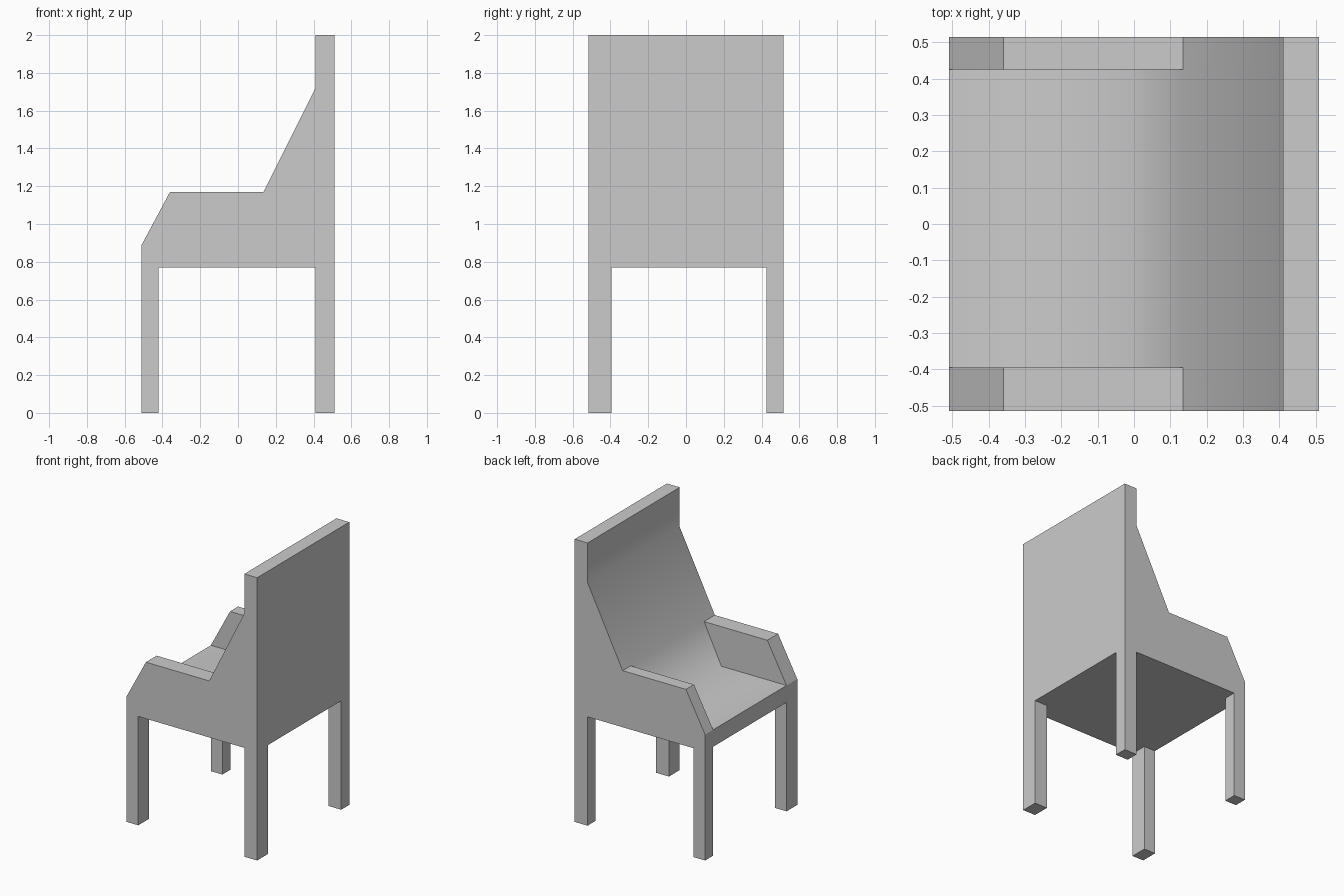
import bpy, bmesh, math

if "Cube" in bpy.data.objects:
    bpy.data.objects.remove(bpy.data.objects["Cube"])

# Side profiles (x, z) of the chair's parts; neighbouring parts share points
PROFILES = {
    "front_leg": [(-0.51, 0), (-0.42, 0), (-0.42, 0.77), (-0.51, 0.77)],
    "back_leg": [(0.41, 0), (0.51, 0), (0.51, 0.77), (0.41, 0.77)],
    "seat_and_back": [(-0.51, 0.77), (-0.42, 0.77), (0.41, 0.77), (0.51, 0.77),
                      (0.51, 2), (0.41, 2), (0.41, 1.72), (0.135, 1.17),
                      (0, 0.89), (-0.51, 0.89)],
    "arm": [(-0.51, 0.89), (0, 0.89), (0.135, 1.17), (-0.36, 1.17)],
}
# Points of the smoothly shaded seat and backrest surface
CUSHION = {(-0.51, 0.89), (0, 0.89), (0.135, 1.17), (0.41, 1.72), (0.41, 2)}

# The width is split into a side, the middle and the other side
STATIONS = [-0.515, -0.395, 0.425, 0.515]
SIDE = ["front_leg", "back_leg", "seat_and_back", "arm"]
BAYS = [SIDE, ["seat_and_back"], SIDE]

# Collect every part's walls; a wall shared by two parts is inside and drops out
walls = {}


def add_wall(points, smooth=False):
    key = frozenset(points)
    if key in walls:
        del walls[key]
    else:
        walls[key] = (points, smooth)


for i, parts in enumerate(BAYS):
    y0, y1 = STATIONS[i], STATIONS[i + 1]
    for part in parts:
        profile = PROFILES[part]
        for y in (y0, y1):
            add_wall([(x, y, z) for x, z in profile])
        for a, b in zip(profile, profile[1:] + profile[:1]):
            smooth = part == "seat_and_back" and a in CUSHION and b in CUSHION
            add_wall([(a[0], y0, a[1]), (b[0], y0, b[1]),
                      (b[0], y1, b[1]), (a[0], y1, a[1])], smooth)

# Build one watertight armchair
bm = bmesh.new()
verts = {}
for points, smooth in walls.values():
    for p in points:
        if p not in verts:
            verts[p] = bm.verts.new(p)
    face = bm.faces.new([verts[p] for p in points])
    face.smooth = smooth
bmesh.ops.recalc_face_normals(bm, faces=bm.faces)

# Keep all corners crisp except the bend of the seat into the back
for edge in bm.edges:
    edge.smooth = (all(f.smooth for f in edge.link_faces)
                   and edge.calc_face_angle(0) < math.radians(70))

mesh = bpy.data.meshes.new("armchair")
bm.to_mesh(mesh)
bm.free()
bpy.context.collection.objects.link(bpy.data.objects.new("armchair", mesh))
